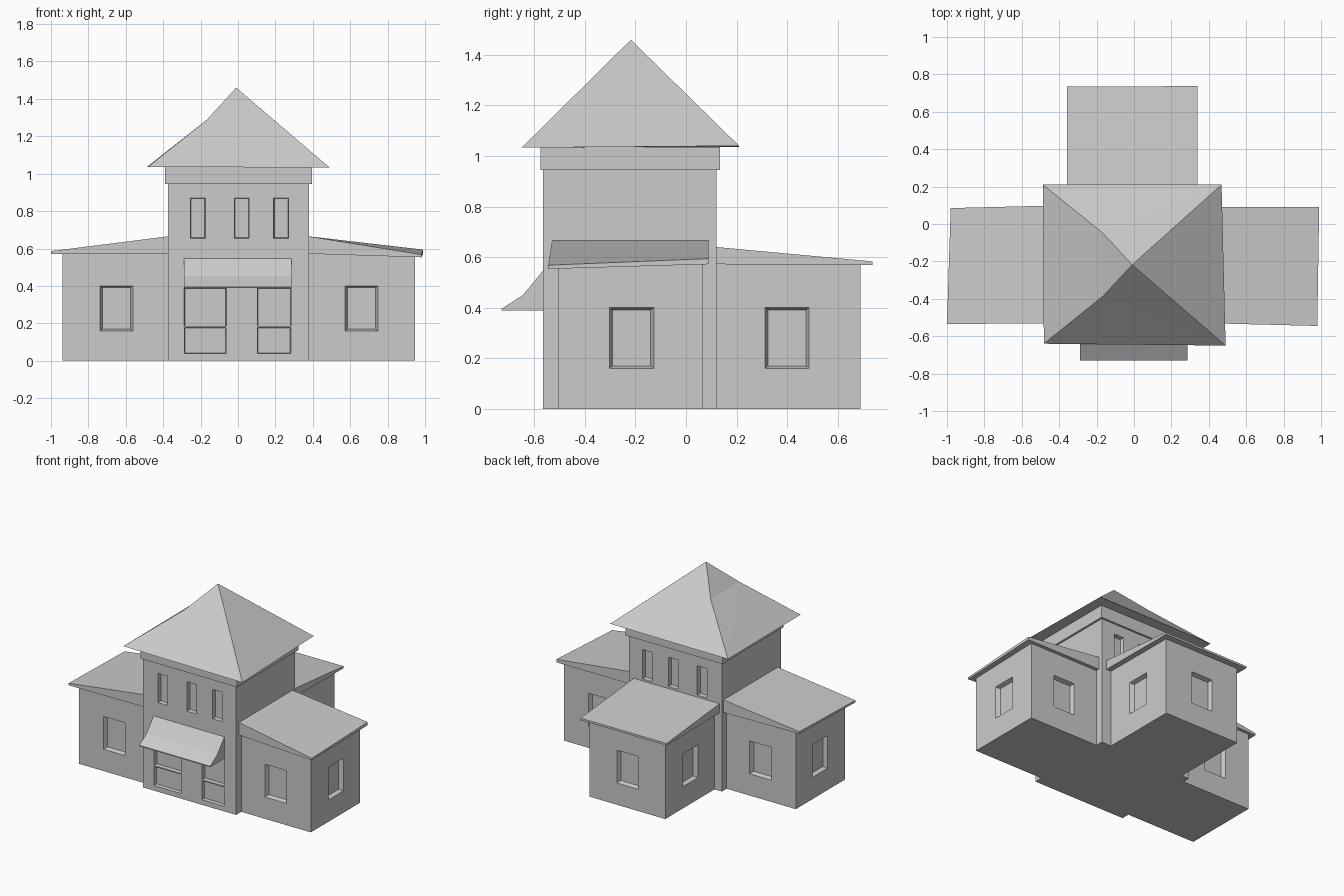
import bpy
from mathutils import Vector

if "Cube" in bpy.data.objects:
    bpy.data.objects.remove(bpy.data.objects["Cube"])


def mesh(name, verts, faces):
    me = bpy.data.meshes.new(name)
    me.from_pydata(verts, [], faces)
    me.update()
    ob = bpy.data.objects.new(name, me)
    bpy.context.collection.objects.link(ob)
    return ob


# Faces of a box given as bottom ring 0-3 and top ring 4-7
BOX = [(3, 2, 1, 0), (4, 5, 6, 7)] + [(i, (i + 1) % 4, (i + 1) % 4 + 4, i + 4) for i in range(4)]


def box(name, x0, x1, y0, y1, z0, z1):
    ring = [(x0, y0), (x1, y0), (x1, y1), (x0, y1)]
    return mesh(name, [(x, y, z) for z in (z0, z1) for x, y in ring], BOX)


def boolean(ob, other, op):
    m = ob.modifiers.new(op, 'BOOLEAN')
    m.operation, m.solver, m.object = op, 'EXACT', other
    bpy.context.view_layer.objects.active = ob
    bpy.ops.object.modifier_apply(modifier=m.name)
    bpy.data.objects.remove(other)


# Tower and three wings fused into one wall shell
walls = box("walls", -0.375, 0.38, -0.565, 0.12, 0, 1.0)
for b in [(0.3, 0.945, -0.505, 0.065), (-0.937, -0.3, -0.505, 0.065), (-0.315, 0.30, 0.05, 0.69)]:
    boolean(walls, box("wing", *b, 0, 0.575), 'UNION')

cut_v, cut_f = [], []


def recess(pos, normal, w, h, depth=0.03, taper=0.012):
    """Add a tapered window cutter centred at pos on a wall facing normal."""
    p, n, up = Vector(pos), Vector(normal), Vector((0, 0, 1))
    side = up.cross(n)
    base = len(cut_v)
    for off, s in ((-depth, taper), (0.03, -taper)):
        for a, b in ((-1, -1), (1, -1), (1, 1), (-1, 1)):
            cut_v.append(p + n * off + side * a * (w / 2 - s) + up * b * (h / 2 - s * 0.8))
    cut_f.extend(tuple(i + base for i in f) for f in BOX)


F, B, R, L = (0, -1, 0), (0, 1, 0), (1, 0, 0), (-1, 0, 0)
# Wing windows
for pos, n in [((0.66, -0.505, 0.28), F), ((0.66, 0.065, 0.28), B), ((0.945, -0.215, 0.28), R),
               ((-0.65, -0.505, 0.28), F), ((-0.65, 0.065, 0.28), B), ((-0.937, -0.215, 0.28), L),
               ((0.30, 0.40, 0.28), R), ((-0.315, 0.40, 0.28), L), ((-0.01, 0.69, 0.28), B)]:
    recess(pos, n, 0.175, 0.24)
# Narrow tower windows, front and back
for x in (-0.215, 0.02, 0.23):
    recess((x, -0.565, 0.762), F, 0.08, 0.215, 0.03, 0.004)
    recess((x, 0.12, 0.762), B, 0.08, 0.215, 0.03, 0.004)
# Shop-front panes either side of the door
for x, w in ((-0.175, 0.225), (0.193, 0.18)):
    recess((x, -0.565, 0.107), F, w, 0.14, 0.025, 0.004)
    recess((x, -0.565, 0.287), F, w, 0.205, 0.03, 0.003)
boolean(walls, mesh("cutter", cut_v, cut_f), 'DIFFERENCE')

# Overhanging band under the tower roof
box("tower_band", -0.39, 0.395, -0.575, 0.135, 0.945, 1.036)

# Tower roof, with slightly kinked hips on the left
mesh("tower_roof",
     [(-0.482, -0.64, 1.036), (0.49, -0.65, 1.033), (0.468, 0.21, 1.04), (-0.487, 0.21, 1.036),
      (-0.01, -0.218, 1.46), (-0.165, -0.385, 1.29), (-0.165, -0.05, 1.29)],
     [(3, 2, 1, 0), (0, 1, 5), (1, 4, 5), (1, 2, 4), (2, 3, 6), (2, 6, 4), (3, 0, 5), (3, 5, 6), (6, 5, 4)])


def wing_roof(name, top):
    """Wedge roof: top holds inner, outer, outer, inner corners, anticlockwise from above."""
    bottom = [(x, y, min(0.572, z - 0.015)) for x, y, z in top]
    mesh(name, bottom + top, BOX)


wing_roof("right_wing_roof", [(0.378, -0.53, 0.665), (0.98, -0.545, 0.568),
                              (0.99, 0.09, 0.594), (0.378, 0.09, 0.665)])
wing_roof("left_wing_roof", [(-0.373, 0.10, 0.665), (-0.98, 0.085, 0.588),
                             (-1.0, -0.535, 0.586), (-0.373, -0.53, 0.665)])
wing_roof("back_wing_roof", [(0.34, 0.118, 0.64), (0.34, 0.737, 0.583),
                             (-0.357, 0.735, 0.583), (-0.357, 0.118, 0.64)])

# Awning over the entrance: flared profile in y, z extruded across
prof = [(-0.563, 0.55), (-0.645, 0.45), (-0.73, 0.395), (-0.73, 0.388), (-0.563, 0.388)]
n = len(prof)
mesh("awning", [(x, y, z) for x in (-0.29, 0.285) for y, z in prof],
     [tuple(range(n))[::-1], tuple(range(n, 2 * n))]
     + [(i, (i + 1) % n, (i + 1) % n + n, i + n) for i in range(n)])

# Consistent outward normals
import bmesh
for ob in bpy.data.objects:
    bm = bmesh.new()
    bm.from_mesh(ob.data)
    bmesh.ops.recalc_face_normals(bm, faces=bm.faces)
    bm.to_mesh(ob.data)
    bm.free()
